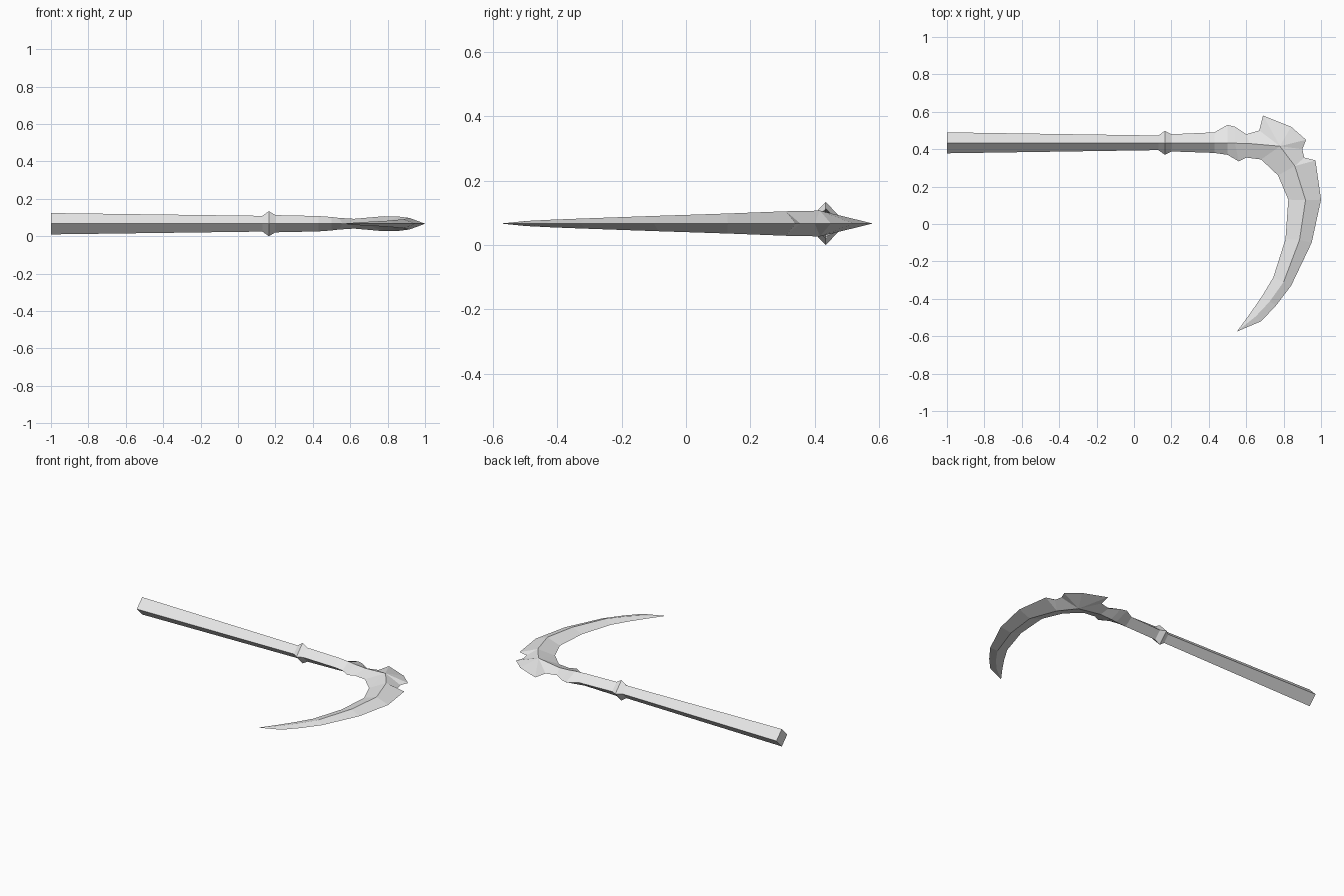
import bpy
import bmesh

default_cube = bpy.data.objects.get("Cube")
if default_cube:
    bpy.data.objects.remove(default_cube, do_unlink=True)

MID_HEIGHT = 0.067
SHAFT_LINE = 0.434

grey = bpy.data.materials.new("pale grey")
grey.use_nodes = True
colour = (0.8, 0.8, 0.8, 1)
grey.diffuse_color = colour
grey.node_tree.nodes["Principled BSDF"].inputs["Base Color"].default_value = colour


def diamond_sweep(name, stations, cap_start=False):
    """Join diamond sections given as (outer edge, ridge, inner edge, half thickness)."""
    bm = bmesh.new()
    rings = []
    for outer, ridge, inner, thick in stations:
        corners = [(*outer, MID_HEIGHT), (*ridge, MID_HEIGHT + thick),
                   (*inner, MID_HEIGHT), (*ridge, MID_HEIGHT - thick)]
        rings.append([bm.verts.new(c) for c in corners])
    for a, b in zip(rings, rings[1:]):
        for i in range(4):
            j = (i + 1) % 4
            bm.faces.new((a[i], a[j], b[j], b[i]))
    if cap_start:
        bm.faces.new(rings[0])
    # Repeated points collapse so that edges can fan out from one ridge point
    bmesh.ops.remove_doubles(bm, verts=bm.verts, dist=0.0005)
    bmesh.ops.recalc_face_normals(bm, faces=bm.faces)
    mesh = bpy.data.meshes.new(name)
    bm.to_mesh(mesh)
    bm.free()
    mesh.materials.append(grey)
    obj = bpy.data.objects.new(name, mesh)
    bpy.context.collection.objects.link(obj)
    return obj


def straight(x, half_width, thick):
    """Symmetric section across the shaft."""
    return ((x, SHAFT_LINE + half_width), (x, SHAFT_LINE),
            (x, SHAFT_LINE - half_width), thick)


# Shaft, collar and the swelling neck below the blade
grip_end = straight(0.13, 0.039, 0.042)
collar_end = straight(0.2, 0.046, 0.046)
neck_end = ((0.6, 0.48), (0.62, 0.43), (0.6, 0.355), 0.026)

diamond_sweep("shaft", [straight(-1, 0.056, 0.057), grip_end], cap_start=True)
diamond_sweep("collar", [grip_end, straight(0.165, 0.064, 0.067), collar_end])
diamond_sweep("neck", [
    collar_end,
    ((0.43, 0.49), (0.43, SHAFT_LINE), (0.43, 0.38), 0.041),
    ((0.5, 0.53), (0.5, 0.433), (0.5, 0.37), 0.036),
    ((0.54, 0.52), (0.54, 0.432), (0.56, 0.335), 0.031),
    neck_end,
])

# Blade root with the spiked back edge, all fanning from the bend of the ridge
bend = (0.78, 0.416)
crook = (0.68, 0.345)
throat = (0.77, 0.26)
shoulder = (0.86, 0.31)
root_end = ((0.97, 0.34), shoulder, throat, 0.038)
diamond_sweep("blade_root", [
    neck_end,
    ((0.67, 0.5), bend, crook, 0.04),
    ((0.69, 0.58), bend, crook, 0.04),
    ((0.84, 0.52), bend, crook, 0.04),
    ((0.92, 0.45), bend, crook, 0.04),
    ((0.9, 0.4), bend, throat, 0.04),
    ((0.91, 0.355), shoulder, throat, 0.038),
    root_end,
])

# Curved blade tapering to a point
tip = (0.55, -0.575)
diamond_sweep("blade", [
    root_end,
    ((1.0, 0.13), (0.917, 0.128), (0.825, 0.13), 0.031),
    ((0.95, -0.1), (0.885, -0.085), (0.81, -0.08), 0.024),
    ((0.84, -0.33), (0.8, -0.31), (0.745, -0.285), 0.016),
    ((0.76, -0.435), (0.725, -0.415), (0.685, -0.385), 0.012),
    ((0.68, -0.52), (0.65, -0.495), (0.62, -0.48), 0.008),
    (tip, tip, tip, 0),
])
